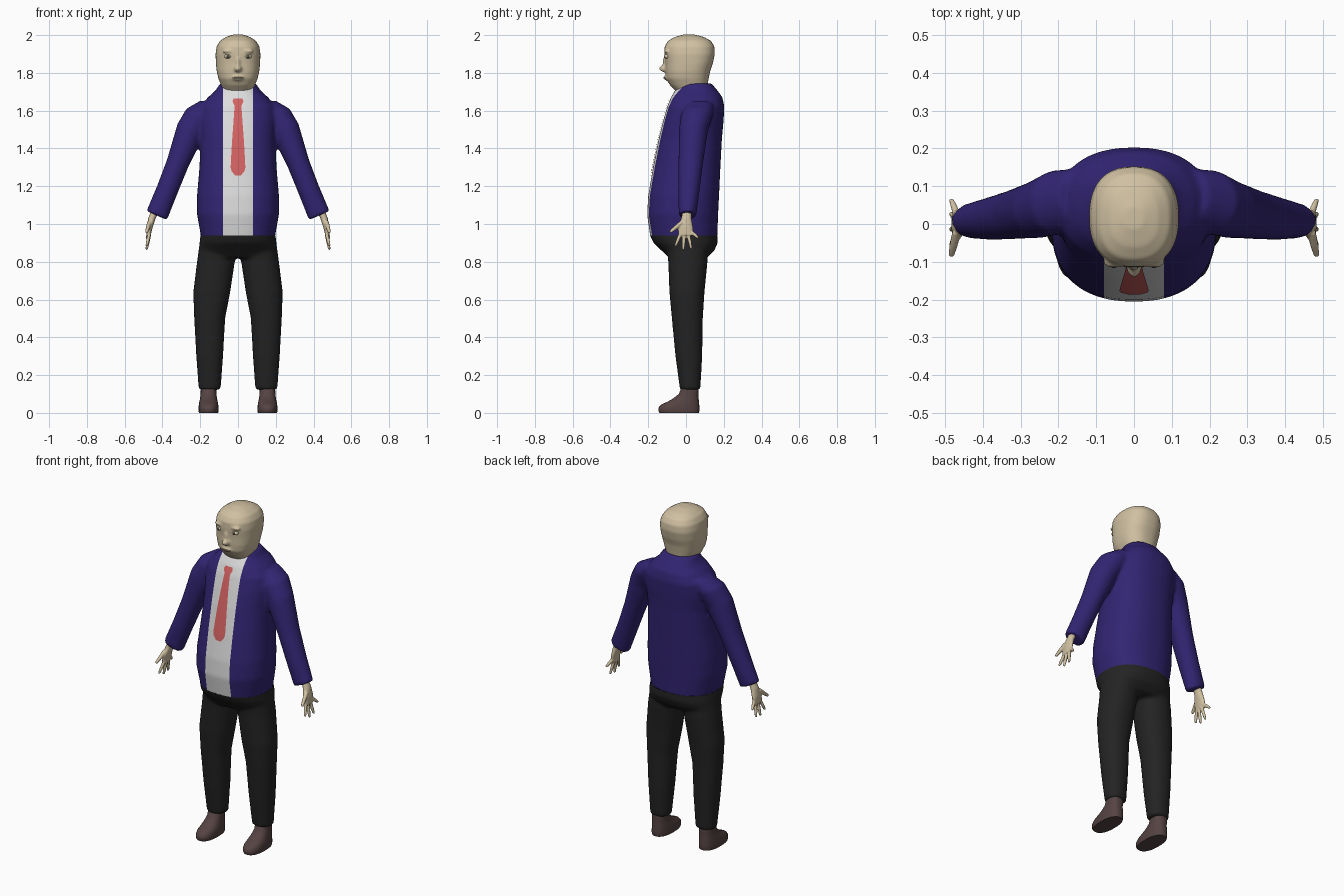
import bpy, bmesh, math
from mathutils import Vector, Matrix
from mathutils.bvhtree import BVHTree

if "Cube" in bpy.data.objects:
    bpy.data.objects.remove(bpy.data.objects["Cube"])

X, Y = Vector((1, 0, 0)), Vector((0, 1, 0))


def material(name, *rgb):
    m = bpy.data.materials.new(name)
    m.diffuse_color = (*rgb, 1)
    m.use_nodes = True
    m.node_tree.nodes["Principled BSDF"].inputs["Base Color"].default_value = m.diffuse_color
    return m


SKIN = material("skin", 0.63, 0.53, 0.36)
NAVY = material("navy cloth", 0.032, 0.018, 0.17)
WHITE = material("shirt white", 0.72, 0.72, 0.72)
RED = material("tie red", 0.65, 0.12, 0.12)
BLACK = material("trouser black", 0.017, 0.017, 0.017)
BROWN = material("shoe brown", 0.09, 0.055, 0.055)
GREY = material("eye grey", 0.07, 0.065, 0.055)
LIP = material("lip", 0.32, 0.25, 0.17)


def loft(bm, rings, u=X, v=Y, power=2.0, n=32):
    """Capped skin over superellipse rings given as (centre, radius u, radius v)."""
    loops = []
    for c, a, b in rings:
        loop = []
        for i in range(n):
            t = 2 * math.pi * i / n
            ct, st = math.cos(t), math.sin(t)
            p = Vector(c) + u * (a * math.copysign(abs(ct) ** (2 / power), ct))
            loop.append(bm.verts.new(p + v * (b * math.copysign(abs(st) ** (2 / power), st))))
        loops.append(loop)
    for lo, hi in zip(loops, loops[1:]):
        for i in range(n):
            j = (i + 1) % n
            bm.faces.new((lo[i], lo[j], hi[j], hi[i]))
    bm.faces.new(loops[0][::-1])
    bm.faces.new(loops[-1])


def levels(rows, cx=0):
    """Rows of (z, half width, front y, back y) as loft rings."""
    return [((cx, (f + b) / 2, z), w, (b - f) / 2) for z, w, f, b in rows]


def ball(bm, centre, size):
    mat = Matrix.Translation(centre) @ Matrix.Diagonal((*size, 1))
    bmesh.ops.create_uvsphere(bm, u_segments=20, v_segments=12, radius=1, matrix=mat)


def finish(name, bm, mats, voxel=0, smooth=0, angle=50):
    bmesh.ops.recalc_face_normals(bm, faces=bm.faces)
    me = bpy.data.meshes.new(name)
    bm.to_mesh(me)
    bm.free()
    ob = bpy.data.objects.new(name, me)
    bpy.context.collection.objects.link(ob)
    if voxel:  # fuse overlapping volumes into one smooth skin
        r = ob.modifiers.new("fuse", 'REMESH')
        r.mode, r.voxel_size = 'VOXEL', voxel
        s = ob.modifiers.new("soften", 'SMOOTH')
        s.factor, s.iterations = 0.5, smooth
        dg = bpy.context.evaluated_depsgraph_get()
        me = bpy.data.meshes.new_from_object(ob.evaluated_get(dg))
        ob.modifiers.clear()
        ob.data = me
    me.materials.clear()
    for m in mats:
        me.materials.append(m)
    me.polygons.foreach_set("use_smooth", [True] * len(me.polygons))
    me.set_sharp_from_angle(angle=math.radians(angle))
    return ob


def cut(bm, co, no, **kw):
    bmesh.ops.bisect_plane(bm, geom=bm.verts[:] + bm.edges[:] + bm.faces[:],
                           plane_co=co, plane_no=no, **kw)


# jacket: torso and sleeves fused, with the shirt front as a coloured strip
bm = bmesh.new()
loft(bm, levels([
    (0.89, .190, -.18, .16), (0.94, .197, -.19, .166), (1.05, .217, -.206, .17),
    (1.15, .217, -.20, .175), (1.30, .204, -.175, .182), (1.45, .198, -.145, .19),
    (1.55, .205, -.12, .199), (1.62, .200, -.10, .203), (1.67, .160, -.08, .193),
    (1.705, .120, -.06, .168), (1.745, .095, -.03, .135)]), power=2.3, n=48)
for s in (1, -1):
    loft(bm, [((s * x, y, z), ry, rv) for x, y, z, ry, rv in (
        (.150, .075, 1.635, .07, .05), (.205, .058, 1.58, .085, .075),
        (.250, .040, 1.50, .077, .077), (.320, .025, 1.32, .065, .060),
        (.375, .015, 1.18, .057, .058), (.430, .008, 1.045, .046, .060))],
        u=Y, v=Vector((s * .914, 0, .405)))
jacket = finish("jacket", bm, [NAVY, WHITE], 0.01, 5)
bm = bmesh.new()
bm.from_mesh(jacket.data)
cut(bm, (0, 0, .94), (0, 0, 1), clear_inner=True)
for x in (-.08, .08):
    cut(bm, (x, 0, 0), (1, 0, 0))
for f in bm.faces:
    c = f.calc_center_median()
    f.material_index = int(abs(c.x) < .08 and c.y < -.01)
surface = BVHTree.FromBMesh(bm)
bm.to_mesh(jacket.data)
bm.free()

# tie: thin strip laid on the shirt
bm = bmesh.new()
outline = [(1.665, .022), (1.65, .029), (1.625, .018), (1.54, .024), (1.46, .030),
           (1.38, .035), (1.30, .039), (1.28, .034), (1.258, .016)]
rows = []
for (z0, w0), (z1, w1) in zip(outline, outline[1:] + outline[-1:]):
    for k in range(3 if z0 != z1 else 1):
        z, w = z0 + (z1 - z0) * k / 3, w0 + (w1 - w0) * k / 3
        row = []
        for i in range(-2, 3):
            hit = surface.ray_cast(Vector((w * i / 2, -1, z)), Y)[0]
            row.append(bm.verts.new((w * i / 2, hit.y - .005, z)))
        rows.append(row)
for a, b in zip(rows, rows[1:]):
    for i in range(4):
        bm.faces.new((a[i], b[i], b[i + 1], a[i + 1]))
finish("tie", bm, [RED])

# trousers: hips and two legs fused
bm = bmesh.new()
loft(bm, levels([(.99, .195, -.19, .166), (.94, .198, -.191, .167), (.90, .204, -.172, .168),
                 (.86, .207, -.13, .15), (.82, .19, -.09, .11)]), power=2.3, n=48)
for s in (1, -1):
    loft(bm, [((s * x, y, z), rx, ry) for x, y, z, rx, ry in (
        (.105, .005, .90, .098, .11), (.117, .010, .80, .100, .104),
        (.139, .005, .64, .098, .093), (.150, .007, .50, .082, .082),
        (.150, .015, .30, .071, .071), (.150, .022, .122, .058, .054))], power=2.2)
trousers = finish("trousers", bm, [BLACK], 0.01, 5)
bm = bmesh.new()
bm.from_mesh(trousers.data)
cut(bm, (0, 0, .94), (0, 0, 1), clear_outer=True)
bm.to_mesh(trousers.data)
bm.free()

# head: skull, jaw and neck with brow, nose and lips fused on
bm = bmesh.new()
loft(bm, levels([
    (1.65, .072, -.04, .10), (1.70, .077, -.052, .11), (1.735, .090, -.085, .114),
    (1.77, .104, -.105, .120), (1.81, .113, -.109, .128), (1.85, .117, -.110, .142),
    (1.90, .119, -.115, .153), (1.94, .113, -.113, .150), (1.97, .095, -.095, .132),
    (1.99, .064, -.06, .095), (2.003, .025, -.012, .045)]), power=2.4, n=40)
ball(bm, (0, -.112, 1.822), (.020, .030, .018))
ball(bm, (0, -.108, 1.85), (.011, .018, .04))
ball(bm, (0, -.098, 1.775), (.035, .020, .016))
for s in (1, -1):
    ball(bm, (s * .05, -.102, 1.915), (.035, .014, .009))
finish("head", bm, [SKIN], 0.007, 3)

bm = bmesh.new()
ball(bm, (0, -.110, 1.774), (.028, .010, .005))
finish("mouth", bm, [LIP])

for s, side in ((1, "left"), (-1, "right")):
    # eyes
    bm = bmesh.new()
    ball(bm, (s * .053, -.101, 1.887), (.019, .014, .012))
    finish(side + "_eyeball", bm, [SKIN])
    bm = bmesh.new()
    ball(bm, (s * .053, -.110, 1.887), (.009, .007, .009))
    finish(side + "_iris", bm, [GREY])

    # hand: flat palm with five spread fingers
    bm = bmesh.new()
    loft(bm, [((s * x, y, z), a, b) for x, y, z, a, b in (
        (.438, .005, 1.07, .022, .024), (.456, .002, 1.03, .020, .027),
        (.467, -.003, .985, .016, .040), (.473, -.001, .94, .011, .040))], n=20)
    for y0, z0, y1, z1, r in ((-.02, 1.01, -.086, .955, .011), (-.028, .95, -.057, .882, .009),
                              (-.010, .945, -.014, .862, .009), (.012, .945, .028, .868, .009),
                              (.026, .96, .066, .925, .009)):
        a, b = Vector((s * .469, y0, z0)), Vector((s * .484, y1, z1))
        side_dir = X.cross(b - a).normalized()
        loft(bm, [(a, r * 1.1, r * 1.1), (a.lerp(b, .55), r, r), (a.lerp(b, .93), r * .75, r * .75),
                  (b, r * .3, r * .3)], u=X, v=side_dir, n=12)
    finish(side + "_hand", bm, [SKIN], 0.004, 2)

    # shoe
    bm = bmesh.new()
    loft(bm, levels([(0, .051, -.140, .068), (.012, .053, -.146, .071), (.028, .053, -.146, .071),
                     (.045, .051, -.130, .070), (.058, .049, -.100, .069), (.075, .045, -.070, .067),
                     (.100, .042, -.038, .067), (.145, .040, -.020, .066)], s * .156), power=2.4)
    finish(side + "_shoe", bm, [BROWN])
